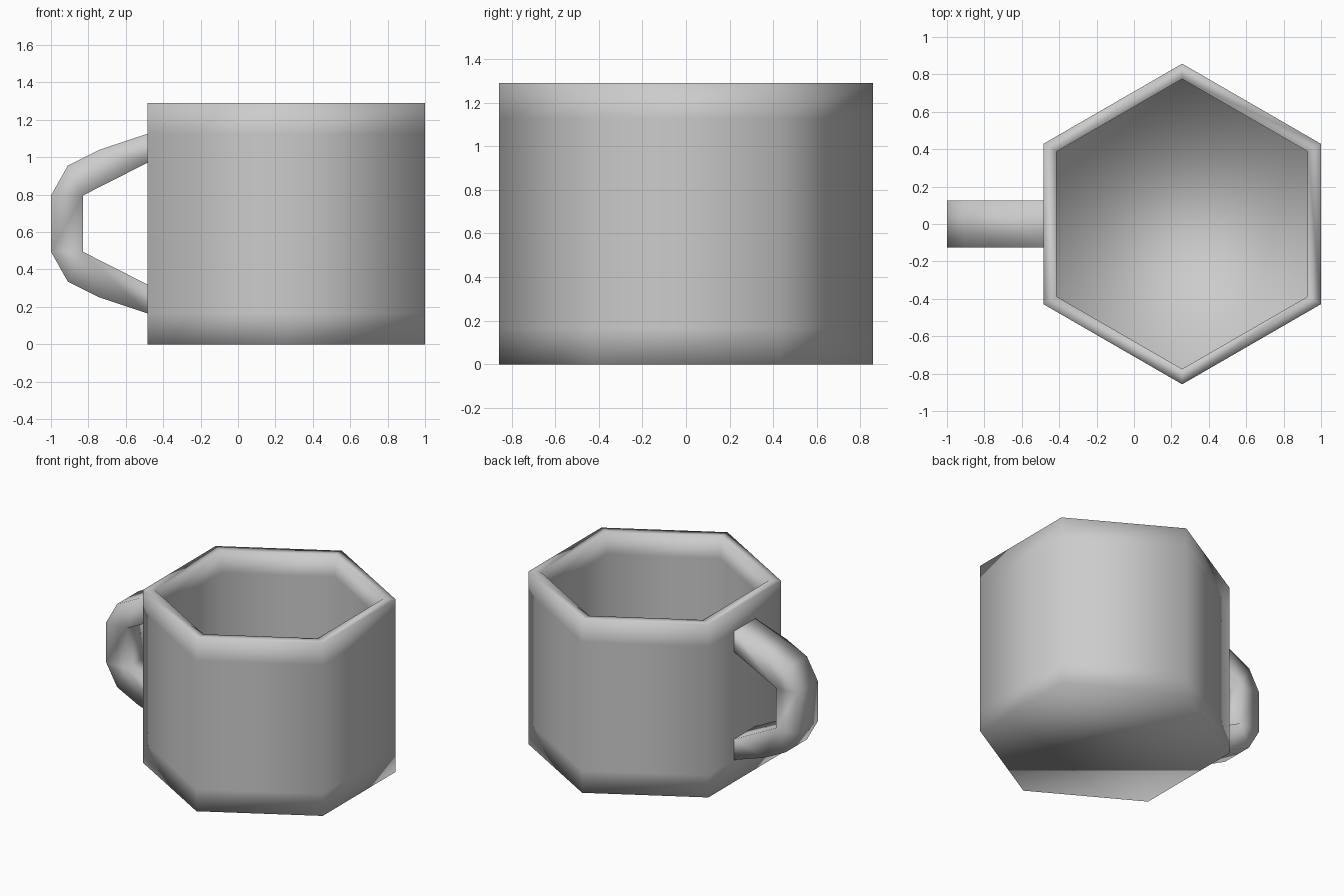
import bpy, bmesh, math

if "Cube" in bpy.data.objects:
    bpy.data.objects.remove(bpy.data.objects["Cube"])

CX = 0.2575  # mug axis, offset so that body plus handle is centred


def make_object(name, bm):
    bmesh.ops.remove_doubles(bm, verts=bm.verts[:], dist=1e-4)
    bmesh.ops.recalc_face_normals(bm, faces=bm.faces[:])
    for f in bm.faces:
        f.smooth = True
    mesh = bpy.data.meshes.new(name)
    bm.to_mesh(mesh)
    bm.free()
    obj = bpy.data.objects.new(name, mesh)
    bpy.context.collection.objects.link(obj)
    return obj


def bridge(bm, loops):
    n = len(loops[0])
    for a, b in zip(loops, loops[1:]):
        for i in range(n):
            j = (i + 1) % n
            bm.faces.new((a[i], a[j], b[j], b[i]))


# Hexagonal cup: outer wall with support loops, rim, inner wall and floor
bm = bmesh.new()
profile = [(0.857, 0), (0.857, 0.165), (0.857, 1.125), (0.857, 1.29),
           (0.775, 1.29), (0.775, 1.125), (0.775, 0.165), (0.775, 0.075)]
rings = []
for r, z in profile:
    angles = [math.radians(30 + 60 * k) for k in range(6)]
    rings.append([bm.verts.new((CX + r * math.cos(a), r * math.sin(a), z))
                  for a in angles])
bridge(bm, rings)
bm.faces.new(rings[0])
bm.faces.new(rings[-1])
make_object("mug_body", bm)

# Handle: rectangular section swept along outer and inner outlines,
# inner corner points are shared by several outer points
MID = 0.645
half_outer = [(-0.485, 1.125), (-0.74, 1.04), (-0.91, 0.955), (-1.0, 0.795)]
half_inner = [(-0.485, 0.97)] + [(-0.83, 0.795)] * 3


def mirrored(points):
    return points + [(x, 2 * MID - z) for x, z in reversed(points)]


bm = bmesh.new()
sections = []
for (ox, oz), (ix, iz) in zip(mirrored(half_outer), mirrored(half_inner)):
    corners = [(ox, -0.126, oz), (ox, 0.126, oz), (ix, 0.126, iz), (ix, -0.126, iz)]
    sections.append([bm.verts.new(c) for c in corners])
bridge(bm, sections)
make_object("handle", bm)
